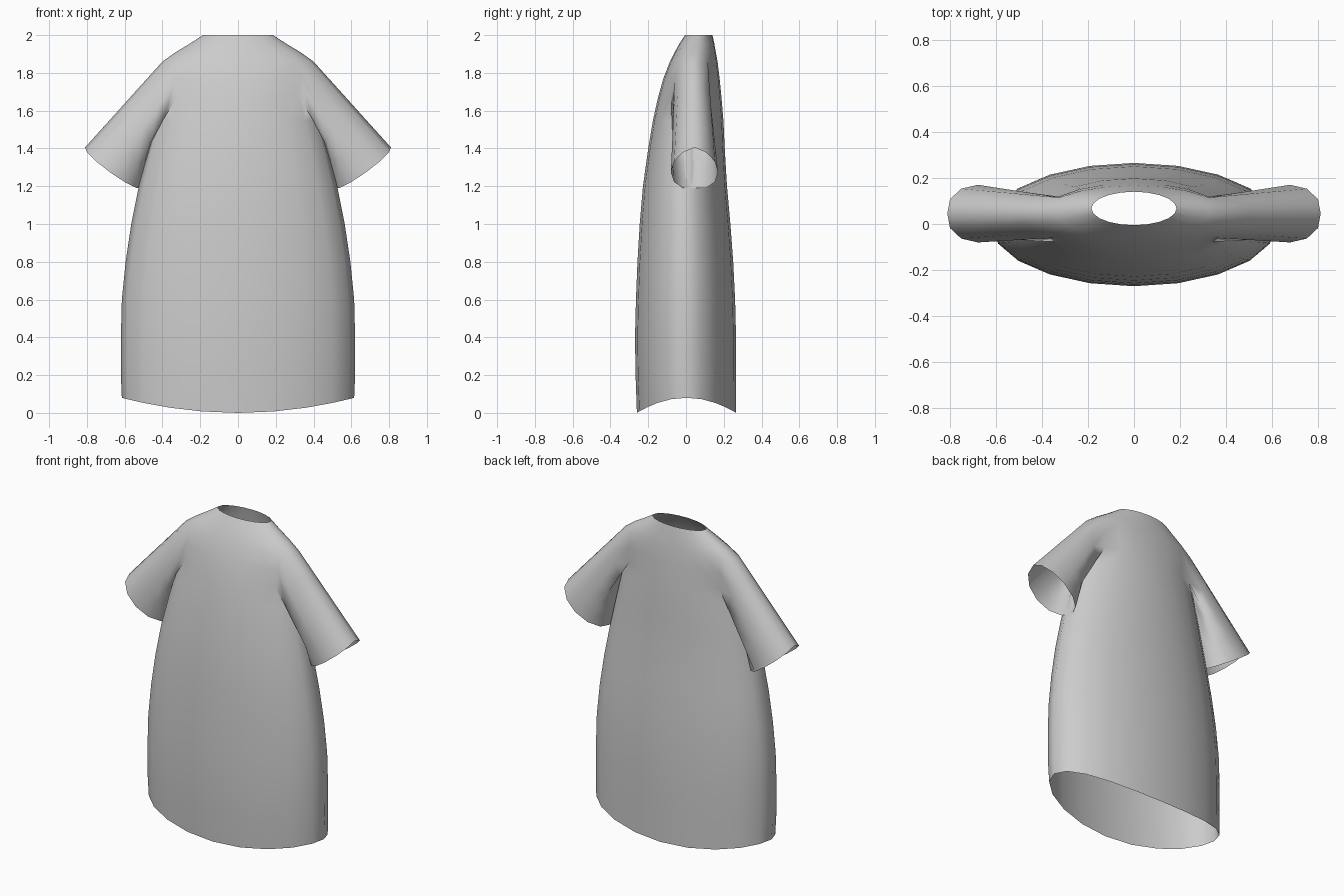
import bpy, bmesh
from math import sin, cos, radians
from mathutils import Vector

cube = bpy.data.objects.get("Cube")
if cube:
    bpy.data.objects.remove(cube)

fabric = bpy.data.materials.new("grey fabric")
fabric.use_nodes = True
grey = (0.6, 0.6, 0.6, 1)
fabric.diffuse_color = grey
fabric.node_tree.nodes["Principled BSDF"].inputs["Base Color"].default_value = grey

# Body rings from hem to neck: height, half width, front y, back y
RINGS = [
    (0.00, 0.615, -0.26, 0.265), (0.20, 0.62, -0.267, 0.265),
    (0.40, 0.62, -0.27, 0.265), (0.60, 0.615, -0.265, 0.26),
    (0.80, 0.595, -0.257, 0.25), (1.00, 0.565, -0.245, 0.235),
    (1.20, 0.525, -0.228, 0.217), (1.40, 0.475, -0.20, 0.205),
    (1.55, 0.435, -0.175, 0.198), (1.67, 0.40, -0.148, 0.188),
    (1.77, 0.41, -0.12, 0.178), (1.86, 0.40, -0.085, 0.167),
    (1.91, 0.33, -0.06, 0.158), (1.955, 0.255, -0.035, 0.15),
    (2.00, 0.185, -0.005, 0.14),
]
BOTTOM, MIDDLE, TOP = 9, 10, 11      # rings around the armhole
COLS = range(-5, 6)                  # half of a 20-sided ring
SLEEVE_STEPS = 4

bm = bmesh.new()
grid = {}
for r, (z, width, front, back) in enumerate(RINGS):
    for c in COLS:
        a = radians(18 * c)
        x = 0 if abs(c) == 5 else width * cos(a)
        y = (front + back) / 2 + (back - front) / 2 * sin(a)
        lift = 0.08 * cos(a) ** 2 if r == 0 else 0    # hem arches at the sides
        grid[r, c] = bm.verts.new((x, y, z + lift))

# Body surface, leaving the armhole open
for r in range(len(RINGS) - 1):
    for c in COLS[:-1]:
        if BOTTOM <= r < TOP and -2 <= c < 2:
            continue
        bm.faces.new((grid[r, c], grid[r, c + 1], grid[r + 1, c + 1], grid[r + 1, c]))

# Sleeve grown from the armhole loop to a slanted cuff
loop = [(TOP, 0), (TOP, -1), (TOP, -2), (MIDDLE, -2), (BOTTOM, -2), (BOTTOM, -1),
        (BOTTOM, 0), (BOTTOM, 1), (BOTTOM, 2), (MIDDLE, 2), (TOP, 2), (TOP, 1)]
armhole = [grid[key] for key in loop]
centre = Vector((0.66, 0.045, 1.297))
along = Vector((0.15, 0, 0.108))
across = Vector((0, -0.125, 0))
bow = Vector((0.017, 0, -0.024))
cuff = []
for i in range(len(loop)):
    t = radians(30 * i)
    cuff.append(centre + along * cos(t) + across * sin(t) + bow * abs(sin(t)))

previous = armhole
for step in range(1, SLEEVE_STEPS + 1):
    f = step / SLEEVE_STEPS
    ring = [bm.verts.new(v.co.lerp(end, f)) for v, end in zip(armhole, cuff)]
    for i in range(len(ring)):
        j = (i + 1) % len(ring)
        bm.faces.new((previous[i], previous[j], ring[j], ring[i]))
    previous = ring

bmesh.ops.recalc_face_normals(bm, faces=bm.faces)
# Keep the outside facing outward
bm.faces.ensure_lookup_table()
if bm.faces[0].normal.dot(Vector((0, -1, 0))) < 0:
    bmesh.ops.reverse_faces(bm, faces=bm.faces)

mesh = bpy.data.meshes.new("short_sleeved_gown")
bm.to_mesh(mesh)
bm.free()
mesh.materials.append(fabric)
mesh.shade_smooth()
gown = bpy.data.objects.new("short_sleeved_gown", mesh)
bpy.context.collection.objects.link(gown)

# Other half
mirror = gown.modifiers.new("Mirror", 'MIRROR')
mirror.use_clip = True
mirror.merge_threshold = 0.001
